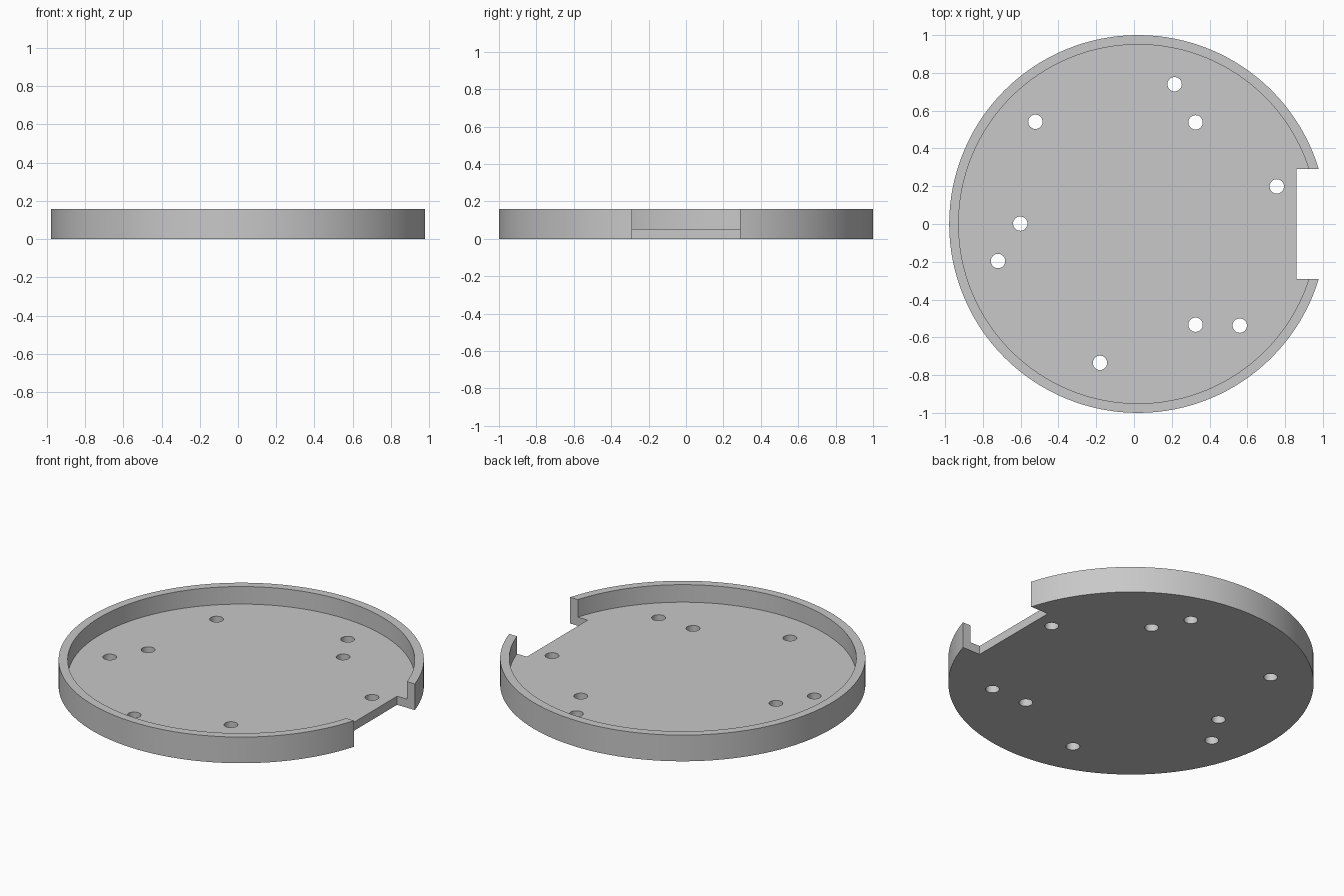
import bpy
import math

if "Cube" in bpy.data.objects:
    bpy.data.objects.remove(bpy.data.objects["Cube"])

CX = 0.0215          # centre of the disc; the notch shifts the bounds
HEIGHT, FLOOR = 0.158, 0.052
HOLE_R = 0.038
HOLES = [(0.215, 0.74), (-0.522, 0.541), (0.326, 0.538), (0.756, 0.199),
         (-0.602, 0.002), (-0.72, -0.196), (0.326, -0.533), (0.56, -0.538),
         (-0.18, -0.735)]


def cylinder(name, x, y, r, z0, z1, sides):
    bpy.ops.mesh.primitive_cylinder_add(vertices=sides, radius=r, depth=z1 - z0,
                                        location=(x, y, (z0 + z1) / 2))
    obj = bpy.context.object
    obj.name = name
    return obj


def cut(target, cutter):
    mod = target.modifiers.new("cut", 'BOOLEAN')
    mod.operation = 'DIFFERENCE'
    mod.solver = 'EXACT'
    mod.object = cutter
    bpy.context.view_layer.objects.active = target
    bpy.ops.object.modifier_apply(modifier=mod.name)
    bpy.data.objects.remove(cutter, do_unlink=True)


grey = bpy.data.materials.new("plain grey")
grey.diffuse_color = (0.58, 0.58, 0.58, 1)
grey.use_nodes = True
grey.node_tree.nodes["Principled BSDF"].inputs["Base Color"].default_value = grey.diffuse_color

# Round tray with a thin floor and raised rim
tray = cylinder("round_tray", CX, 0, 1.0, 0, HEIGHT, 128)
cut(tray, cylinder("cavity_cutter", CX, 0, 0.95, FLOOR, HEIGHT + 0.2, 128))

# Rectangular notch through rim and floor on the right
bpy.ops.mesh.primitive_cube_add(size=1, location=(0.86 + 0.25, 0, 0.1))
notch = bpy.context.object
notch.name = "notch_cutter"
notch.scale = (0.5, 0.58, 0.6)
bpy.context.view_layer.update()
cut(tray, notch)

# Screw holes through the floor
for x, y in HOLES:
    cut(tray, cylinder("hole_cutter", x, y, HOLE_R, -0.1, 0.12, 32))

# Finish
tray.data.materials.clear()
tray.data.materials.append(grey)
for p in tray.data.polygons:
    p.material_index = 0
bpy.ops.object.select_all(action='DESELECT')
tray.select_set(True)
bpy.context.view_layer.objects.active = tray
bpy.ops.object.shade_smooth_by_angle(angle=math.radians(30))
